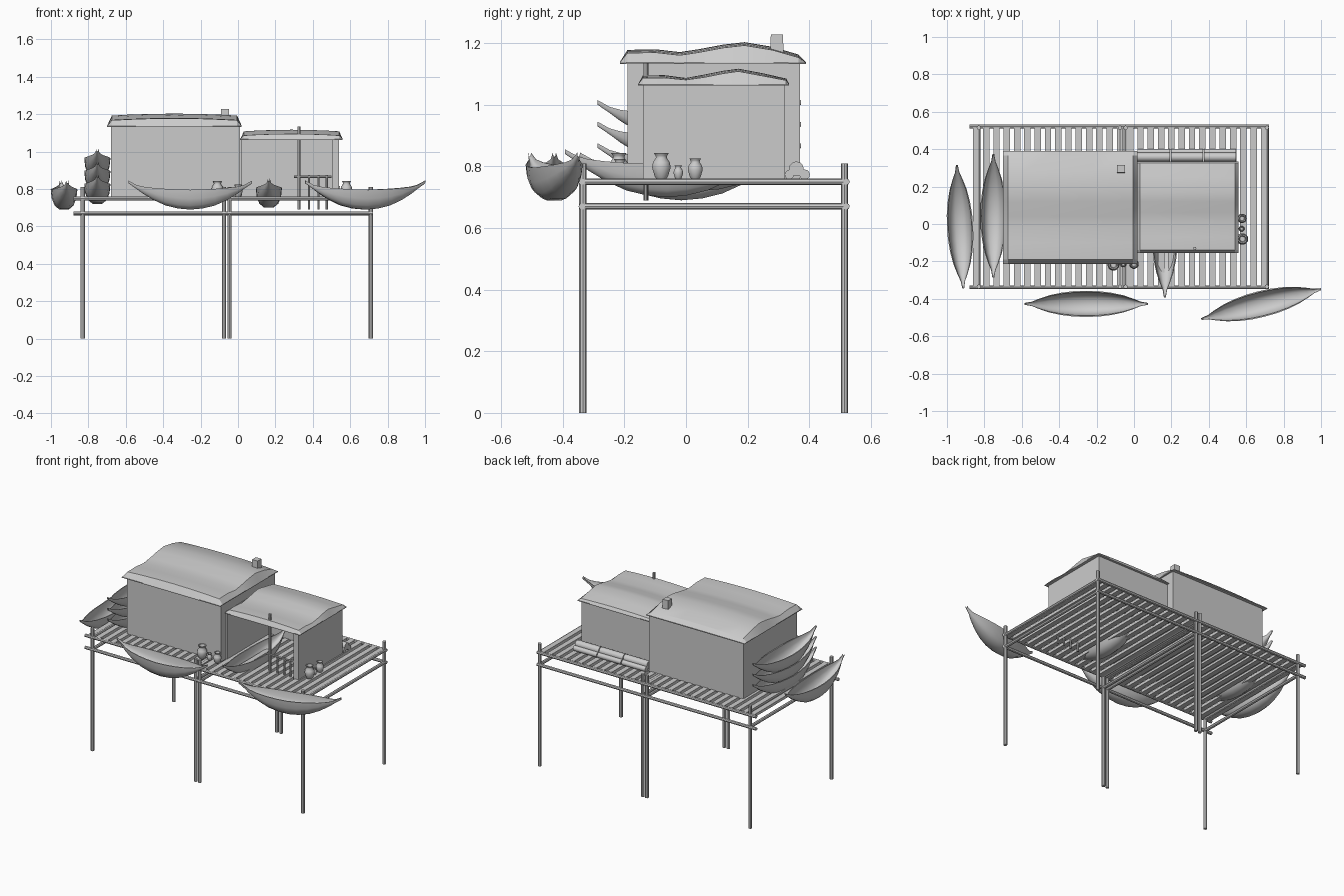
import bpy, bmesh, math
from mathutils import Vector, Matrix

if "Cube" in bpy.data.objects:
    bpy.data.objects.remove(bpy.data.objects["Cube"])


def make(name, verts, faces, smooth=None):
    me = bpy.data.meshes.new(name)
    me.from_pydata(verts, [], faces)
    bm = bmesh.new()
    bm.from_mesh(me)
    bmesh.ops.recalc_face_normals(bm, faces=bm.faces)
    bm.to_mesh(me)
    bm.free()
    ob = bpy.data.objects.new(name, me)
    bpy.context.collection.objects.link(ob)
    if smooth:
        bpy.ops.object.select_all(action='DESELECT')
        ob.select_set(True)
        bpy.context.view_layer.objects.active = ob
        bpy.ops.object.shade_smooth_by_angle(angle=math.radians(smooth))
    return ob


def box(name, lo, hi, taper=1.0):
    cx, cy = (lo[0] + hi[0]) / 2, (lo[1] + hi[1]) / 2
    v = []
    for z, s in ((lo[2], 1), (hi[2], taper)):
        for x, y in ((lo[0], lo[1]), (hi[0], lo[1]), (hi[0], hi[1]), (lo[0], hi[1])):
            v.append((cx + (x - cx) * s, cy + (y - cy) * s, z))
    return make(name, v, [(0, 1, 2, 3), (4, 5, 6, 7)] +
                [(i, (i + 1) % 4, 4 + (i + 1) % 4, 4 + i) for i in range(4)])


def loft(name, rings, smooth=None):
    """Skin closed rings of equal length and cap both ends."""
    n = len(rings[0])
    faces = [(k * n + i, k * n + (i + 1) % n, (k + 1) * n + (i + 1) % n, (k + 1) * n + i)
             for k in range(len(rings) - 1) for i in range(n)]
    faces += [tuple(range(n)), tuple(range((len(rings) - 1) * n, len(rings) * n))]
    return make(name, [p for r in rings for p in r], faces, smooth)


def pole(name, a, b, r, n=8):
    a, b = Vector(a), Vector(b)
    q = (b - a).to_track_quat('Z', 'Y')
    off = [q @ Vector((r * math.cos(2 * math.pi * i / n), r * math.sin(2 * math.pi * i / n), 0))
           for i in range(n)]
    return loft(name, [[p + o for o in off] for p in (a, b)], 40)


def jar(name, x, y, r, h):
    prof = [(.5, 0), (.72, .12), (1, .45), (.9, .65), (.58, .82), (.62, .9), (.8, 1), (.6, 1), (.45, .8)]
    n = 14
    loft(name, [[(x + r * p * math.cos(2 * math.pi * i / n), y + r * p * math.sin(2 * math.pi * i / n),
                  .758 + h * z) for i in range(n)] for p, z in prof], 50)


def boat(name, x, y, z, ang):
    # half of the hull: t along the length, half width, rim height, keel height
    half = [(0, .07, .106, 0), (.2, .068, .108, .006), (.4, .06, .111, .022), (.6, .046, .116, .052),
            (.77, .027, .123, .086), (.88, .012, .133, .113), (1, .005, .155, .14)]
    st = [(-t, w, r, k) for t, w, r, k in half[:0:-1]] + half
    m = Matrix.Translation((x, y, z)) @ Matrix.Rotation(math.radians(ang), 4, 'Z')
    rings = []
    for t, w, r, k in st:
        d = r - k
        side = [(1, 0), (.93, .45), (.72, .8), (.35, 1)]
        outer = [(w * a, r - d * b) for a, b in side]
        inner = [(w * a * .9, r - d * b * .88) for a, b in side]
        ring = ([(-a, b) for a, b in outer] + outer[::-1] + inner + [(-a, b) for a, b in inner[::-1]])
        rings.append([m @ Vector((t * .33, a, b)) for a, b in ring])
    loft(name, rings, 45)


def roof(name, x0, x1, z0, prof, bulge):
    """Shallow sheet roof: y/height profile, hipped ends, slightly arched in length."""
    rings = []
    for u in (-1, -.93, -.7, -.35, 0, .35, .7, .93, 1):
        x = (x0 + x1) / 2 + u * (x1 - x0) / 2
        f = 0.05 if abs(u) == 1 else 1
        top = [(x, y, z0 + f * (h - bulge * u * u * min(1, h / .03))) for y, h in prof]
        rings.append(top + [(x, y, z0 - .003) for y, h in reversed(prof)])
    loft(name, rings, 25)


YF, YB = -.335, .515

# stilts, long rails and cross rails for two adjoining platforms
for side, xs in (("left", (-.83, -.045)), ("right", (-.075, .71))):
    for x in xs:
        for y, tag in ((YF, "front"), (YB, "back")):
            pole(f"{side}_{tag}_stilt", (x, y, 0), (x, y, .81), .0115)
        for z in (.67, .75):
            pole(f"{side}_cross_rail", (x, YF, z), (x, YB, z), .0105)
    for y in (YF - .003, YB + .006):
        for z in (.67, .75):
            pole(f"{side}_long_rail", (xs[0] - (.05 if side == "left" else .02), y, z),
                 (xs[1] + .012, y, z), .0105)

# deck slats
for i in range(29):
    x = -.845 + i * .055
    box("deck_slat", (x - .017, YF, .741), (x + .017, YB, .759))

# main house
box("main_house_walls", (-.68, -.19, .755), (.01, .37, 1.14))
roof("main_house_roof", -.70, .02, 1.135,
     [(-.215, .003), (-.19, .043), (-.1, .045), (-.02, .036), (.04, .045), (.12, .06), (.19, .068),
      (.28, .053), (.365, .028), (.39, .003)], .012)
box("chimney", (-.092, .273, 1.15), (-.047, .317, 1.228), .9)

# small house, open at the front
box("porch_back_wall", (.01, .30, .755), (.54, .32, 1.07))
box("porch_side_wall", (.505, -.14, .755), (.54, .32, 1.07))
box("porch_left_wall", (.008, -.14, .755), (.022, .32, 1.07))
roof("porch_roof", .012, .56, 1.065,
     [(-.155, .003), (-.14, .03), (-.07, .031), (0, .022), (.06, .033), (.12, .045), (.17, .052),
      (.25, .037), (.325, .02), (.335, .003)], .01)

# porch pole and railing
pole("porch_pole", (.325, -.13, .69), (.325, -.13, 1.135), .008)
pole("railing_bar", (.30, -.13, .865), (.50, -.13, .865), .006)
for x in (.38, .43, .475):
    pole("railing_post", (x, -.13, .69), (x, -.13, .875), .006)

# rolled bundles behind the porch
for i in range(3):
    a, b = .02 + i * .177, .192 + i * .177
    pole("large_roll", (a, .358, .792), (b, .358, .792), .024, 12)
    pole("outer_roll", (a, .385, .773), (b, .385, .773), .017, 12)
    pole("inner_roll", (a, .335, .773), (b, .335, .773), .015, 12)

# jars
for x, y, r, h in ((-.11, -.218, .032, .085), (-.057, -.215, .016, .045), (0, -.215, .025, .066),
                   (.58, -.08, .031, .085), (.575, -.025, .016, .045), (.578, .03, .025, .068)):
    jar("jar", x, y, r, h)

# boats: three hung outside, one on the porch, three stacked beside the house
boat("left_boat", -.93, -.015, .69, 93)
boat("front_boat", -.255, -.427, .69, 0)
boat("front_right_boat", .68, -.428, .69, 14)
boat("porch_boat", .165, -.062, .70, 90)
for i in range(3):
    boat("stacked_boat", -.752, .043, .72 + i * .07, 90)
